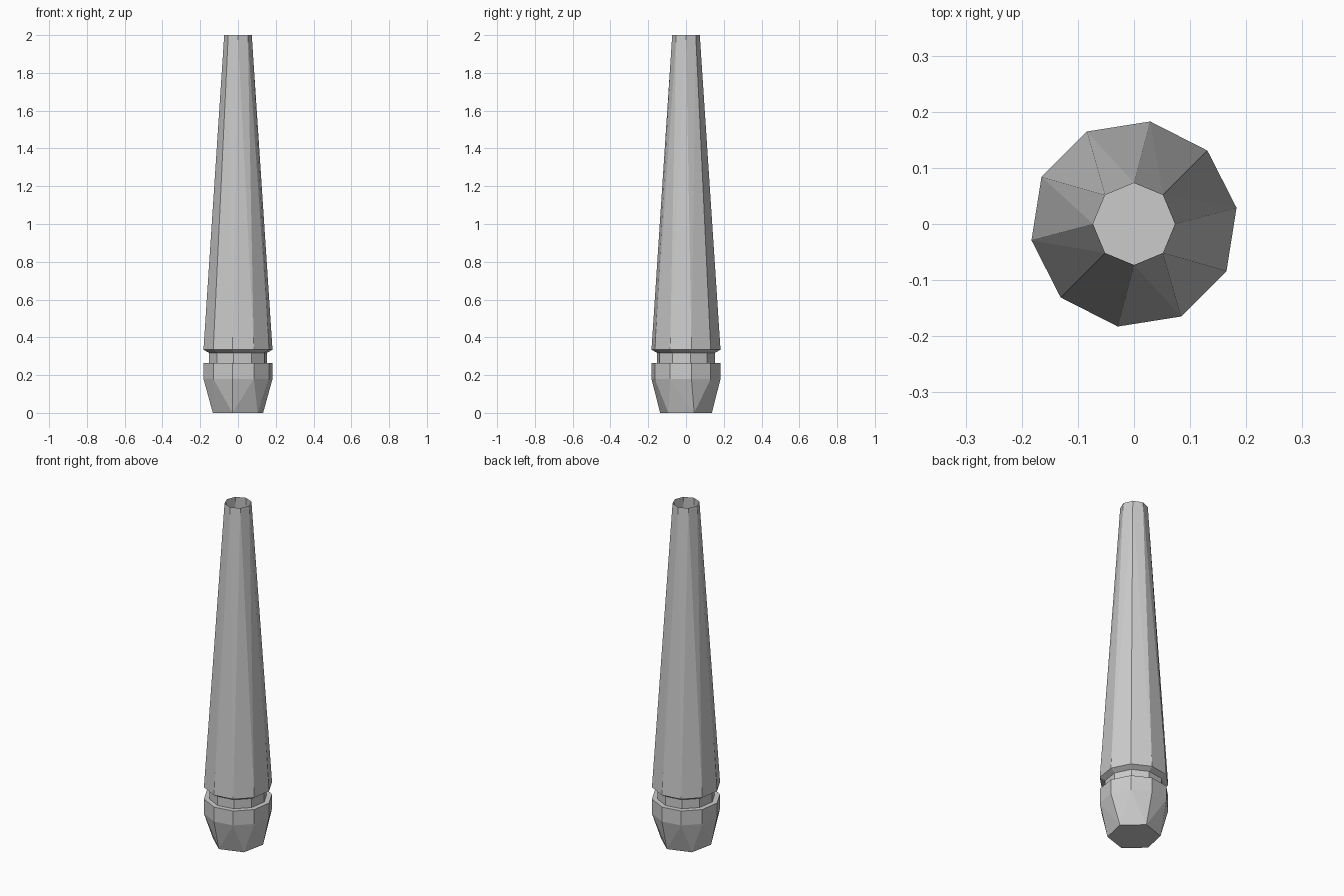
import bpy, bmesh
from math import cos, sin, radians

if "Cube" in bpy.data.objects:
    bpy.data.objects.remove(bpy.data.objects["Cube"])


def ring(bm, n, r, z, start):
    """Polygon ring as a list of (angle, vertex)."""
    out = []
    for k in range(n):
        a = start + 360 * k / n
        t = radians(a)
        out.append((a, bm.verts.new((r * cos(t), r * sin(t), z))))
    return out


def loft(bm, lo, hi):
    """Join two rings, with quads if the counts match, otherwise triangles."""
    n, m = len(lo), len(hi)
    A = lo + [(lo[0][0] + 360, lo[0][1])]
    B = hi + [(hi[0][0] + 360, hi[0][1])]
    if n == m:
        for k in range(n):
            bm.faces.new((A[k][1], A[k + 1][1], B[k + 1][1], B[k][1]))
        return
    i = j = 0
    while i < n or j < m:
        step_lo = j == m or (i < n and abs(A[i + 1][0] - B[j][0]) <= abs(B[j + 1][0] - A[i][0]))
        if step_lo:
            bm.faces.new((A[i][1], A[i + 1][1], B[j][1]))
            i += 1
        else:
            bm.faces.new((A[i][1], B[j + 1][1], B[j][1]))
            j += 1


# Rings from the foot to the open tip: sides, radius, height, start angle
profile = [
    (6, 0.140, 0.00, 18),
    (10, 0.185, 0.18, 9),
    (10, 0.185, 0.265, 9),
    (10, 0.156, 0.265, 9),
    (10, 0.156, 0.318, 9),
    (10, 0.185, 0.335, 9),
    (8, 0.073, 2.00, 0),
]

# Tapered shaft with a grooved collar and a faceted foot
bm = bmesh.new()
rings = [ring(bm, *p) for p in profile]
for lo, hi in zip(rings, rings[1:]):
    loft(bm, lo, hi)

# Flat underside
bm.faces.new([v for _, v in reversed(rings[0])])

mesh = bpy.data.meshes.new("tapered_shaft")
bm.to_mesh(mesh)
bm.free()
bpy.context.collection.objects.link(bpy.data.objects.new("tapered_shaft", mesh))
